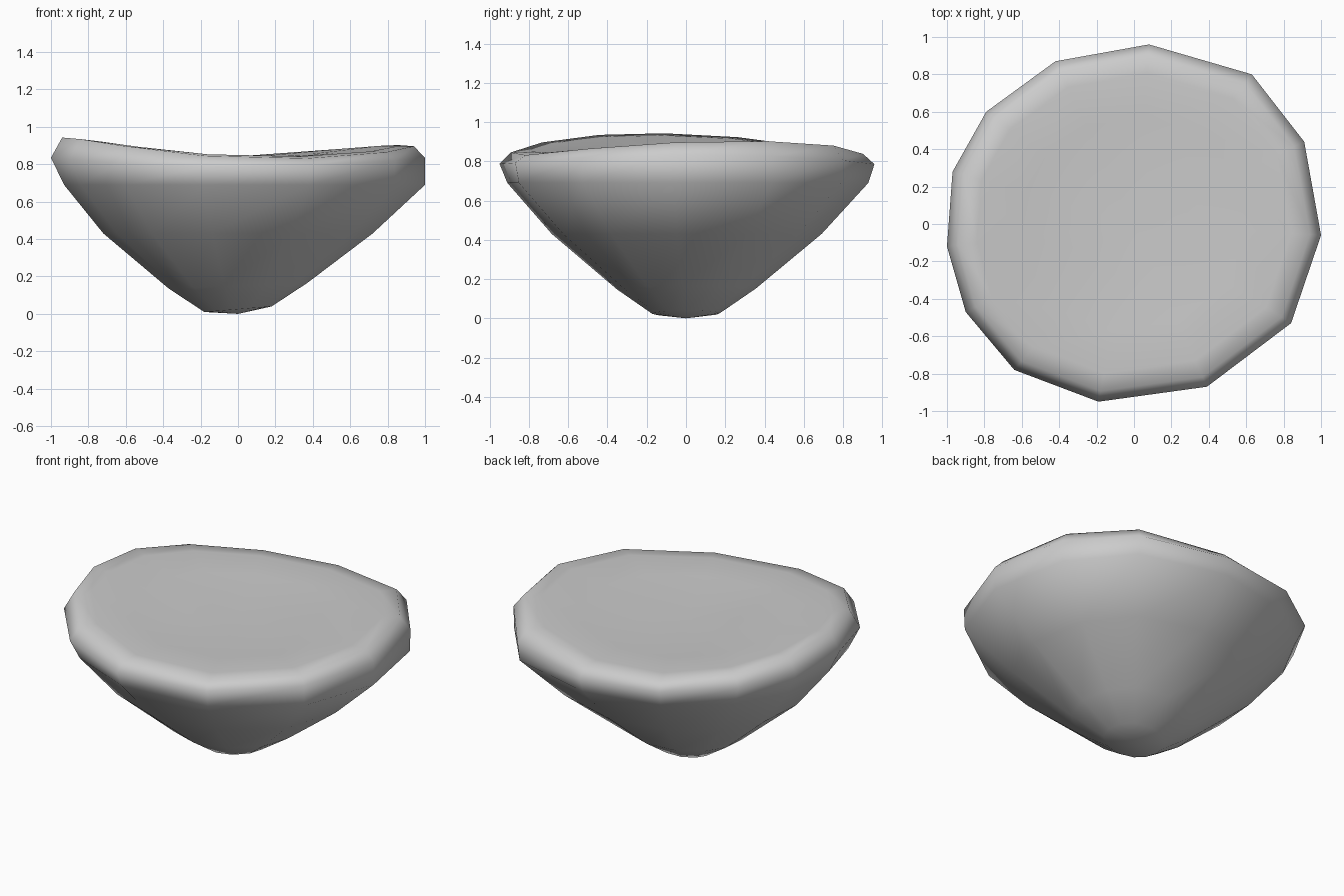
import bpy
import bmesh

cube = bpy.data.objects.get("Cube")
if cube:
    bpy.data.objects.remove(cube, do_unlink=True)


def make_material(name, colour):
    material = bpy.data.materials.new(name)
    material.use_nodes = True
    material.diffuse_color = colour
    material.node_tree.nodes["Principled BSDF"].inputs["Base Color"].default_value = colour
    return material


def top_height(x, y):
    """Gently dished upper face, raised at the left and right."""
    side_rise = 0.07 if x > 0 else 0.115
    return 0.825 + 0.03 * (x * x + y * y) + side_rise * x * x + 0.04 * x * y


# Irregular widest outline, counter-clockwise
outline = [
    (1, -0.06), (0.91, 0.44), (0.63, 0.8), (0.08, 0.96), (-0.42, 0.87),
    (-0.79, 0.6), (-0.97, 0.28), (-1, -0.12), (-0.9, -0.47),
    (-0.64, -0.78), (-0.19, -0.95), (0.39, -0.87), (0.84, -0.53),
]


# Each ring maps an outline point to a point on the stone
def scaled_ring(scale, base, tilt=0):
    return lambda x, y: (x * scale, y * scale, base + tilt * x)


def lower_rim(x, y):
    scale = 0.965 + 0.035 * x
    return x * scale, y * scale, 0.69


def widest_rim(x, y):
    return x, y, 0.785 + 0.05 * x * x


def top_ring(scale, drop=0):
    return lambda x, y: (x * scale, y * scale, top_height(x * scale, y * scale) - drop)


rings = [
    scaled_ring(0.18, 0.025, 0.015),
    scaled_ring(0.37, 0.15, 0.015),
    scaled_ring(0.72, 0.43),
    lower_rim,
    widest_rim,
    top_ring(0.94, 0.015),
    top_ring(0.84),
    top_ring(0.6),
    top_ring(0.3),
]

# Skin the rings and close both ends with fans
bm = bmesh.new()
loops = [[bm.verts.new(ring(x, y)) for x, y in outline] for ring in rings]
count = len(outline)
for below, above in zip(loops, loops[1:]):
    for i in range(count):
        j = (i + 1) % count
        bm.faces.new((below[i], below[j], above[j], above[i]))

base_point = bm.verts.new((0, 0, 0))
dish_point = bm.verts.new((0, 0, top_height(0, 0)))
for i in range(count):
    j = (i + 1) % count
    bm.faces.new((base_point, loops[0][j], loops[0][i]))
    bm.faces.new((dish_point, loops[-1][i], loops[-1][j]))

bmesh.ops.recalc_face_normals(bm, faces=bm.faces)
for face in bm.faces:
    face.smooth = True

mesh = bpy.data.meshes.new("stone")
bm.to_mesh(mesh)
bm.free()
mesh.materials.append(make_material("light grey stone", (0.6, 0.6, 0.6, 1)))
stone = bpy.data.objects.new("stone", mesh)
bpy.context.collection.objects.link(stone)
